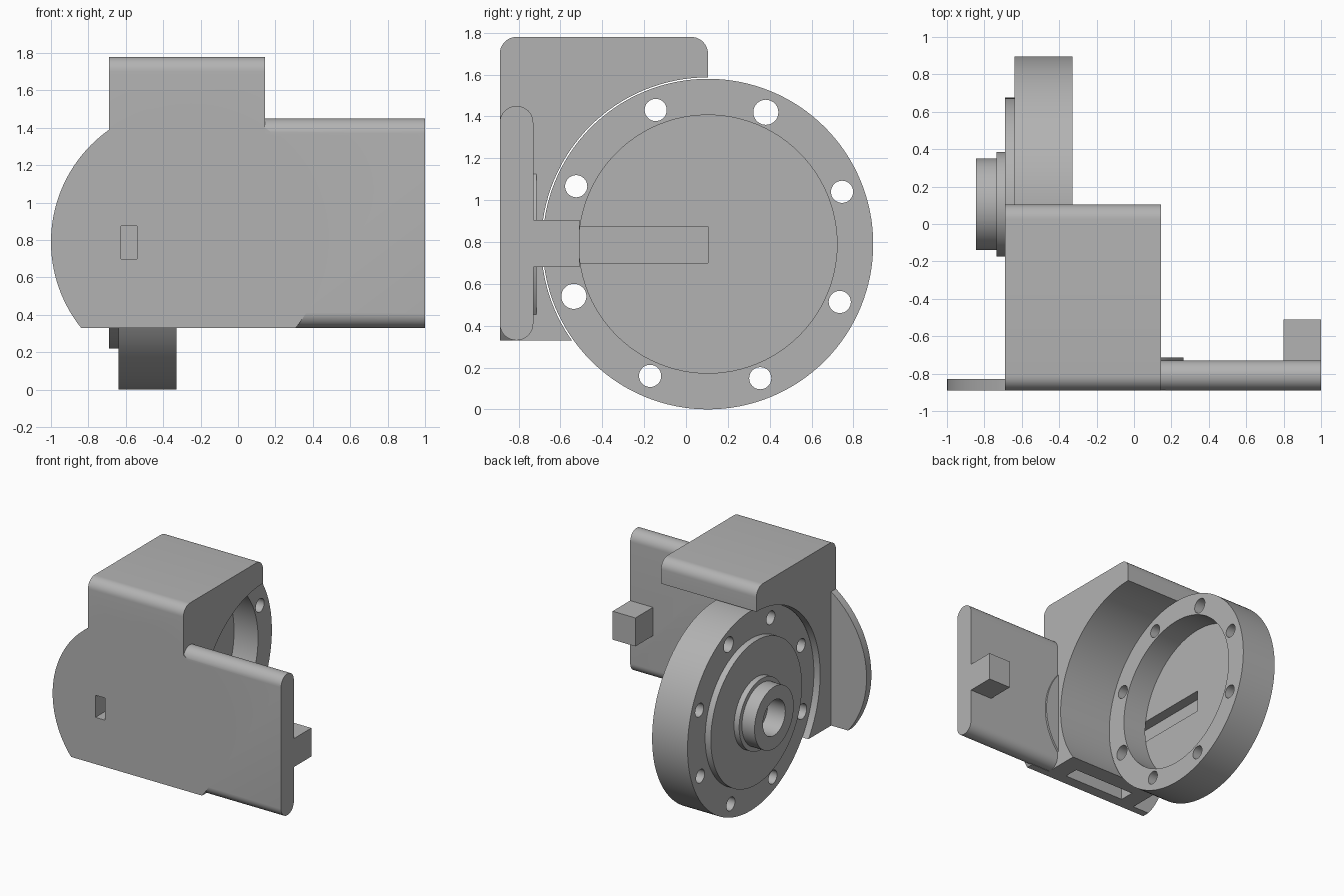
import bpy, math
from mathutils import Matrix

if "Cube" in bpy.data.objects:
    bpy.data.objects.remove(bpy.data.objects["Cube"], do_unlink=True)

grey = bpy.data.materials.new("plain grey")
grey.use_nodes = True
GREY = (0.45, 0.45, 0.45, 1)
grey.diffuse_color = GREY
grey.node_tree.nodes["Principled BSDF"].inputs["Base Color"].default_value = GREY

AXIS_Y, AXIS_Z = 0.105, 0.79      # wheel axis
WING_X = -0.265                   # wing disc centre
FRONT, BASE = -0.89, 0.33         # front plane and underside of the housing


def finish(ob, name):
    ob.name = name
    ob.data.materials.clear()
    ob.data.materials.append(grey)
    return ob


def box(name, x, y, z):
    bpy.ops.mesh.primitive_cube_add(size=1)
    ob = bpy.context.object
    size = [b - a for a, b in (x, y, z)]
    mid = [(a + b) / 2 for a, b in (x, y, z)]
    ob.data.transform(Matrix.Translation(mid) @ Matrix.Diagonal((*size, 1)))
    return finish(ob, name)


def cylinder(name, axis, radius, start, end, a, b, sides=96):
    """Cylinder along x (centre y=a, z=b) or along y (centre x=a, z=b)."""
    bpy.ops.mesh.primitive_cylinder_add(vertices=sides, radius=radius, depth=end - start)
    ob = bpy.context.object
    mid = (start + end) / 2
    if axis == "x":
        turn, place = Matrix.Rotation(math.pi / 2, 4, "Y"), (mid, a, b)
    else:
        turn, place = Matrix.Rotation(math.pi / 2, 4, "X"), (a, mid, b)
    ob.data.transform(Matrix.Translation(place) @ turn)
    return finish(ob, name)


def apply_modifier(ob, mod):
    bpy.context.view_layer.objects.active = ob
    bpy.ops.object.modifier_apply(modifier=mod.name)


def combine(ob, other, operation):
    mod = ob.modifiers.new("shape", "BOOLEAN")
    mod.operation, mod.solver, mod.object = operation, "EXACT", other
    apply_modifier(ob, mod)
    bpy.data.objects.remove(other, do_unlink=True)


def cut(ob, *tools):
    for tool in tools:
        combine(ob, tool, "DIFFERENCE")


def join(ob, *parts):
    for part in parts:
        combine(ob, part, "UNION")


def round_edges(ob, radius, heights):
    """Round the edges that run along x at the given heights."""
    weight = ob.data.attributes.new("bevel_weight_edge", "FLOAT", "EDGE")
    for edge in ob.data.edges:
        p, q = (ob.data.vertices[i].co for i in edge.vertices)
        along_x = abs(p.x - q.x) > 0.01
        if along_x and any(abs(p.z - h) < 0.001 for h in heights):
            weight.data[edge.index].value = 1
    mod = ob.modifiers.new("round", "BEVEL")
    mod.limit_method, mod.width, mod.segments = "WEIGHT", radius, 10
    apply_modifier(ob, mod)


def smooth(ob):
    bpy.ops.object.select_all(action="DESELECT")
    ob.select_set(True)
    bpy.context.view_layer.objects.active = ob
    bpy.ops.object.shade_smooth_by_angle(angle=math.radians(30))


def key_slot():
    return box("slot_cutter", (-0.625, -0.54), (-1, AXIS_Y), (0.70, 0.875))


# Housing block with rounded top, side plate, wing disc and arm
housing = box("housing", (-0.69, 0.145), (FRONT, AXIS_Y), (BASE, 1.78))
round_edges(housing, 0.08, [1.78])
plate = box("side_plate", (0.0, 1.0), (FRONT, -0.73), (BASE, 1.45))
round_edges(plate, 0.0795, [BASE, 1.45])
wing = cylinder("wing", "y", 0.735, FRONT, -0.83, WING_X, AXIS_Z, 128)
cut(wing, box("trim", (-2, 2), (-2, 2), (-1, BASE)))
pad = cylinder("pad", "y", 0.53, -0.85, -0.715, WING_X, AXIS_Z, 128)
cut(pad, box("trim", (-2, 0.0), (-2, 2), (-1, 3)))
arm = box("arm", (0.8, 1.0), (-0.8, -0.51), (0.68, 0.905))
join(housing, plate, wing, pad, arm)

# Round clearance for the wheel, key slot and pocket underneath
cut(housing,
    cylinder("clearance", "x", 0.797, -0.8, 0.5, AXIS_Y, AXIS_Z, 128),
    key_slot(),
    box("pocket", (-0.55, 0.0), (-0.8, -0.68), (0.2, 0.45)))
smooth(housing)

# Wheel with stepped hub
wheel = cylinder("wheel", "x", 0.79, -0.64, -0.33, AXIS_Y, AXIS_Z, 128)
join(wheel,
     cylinder("step", "x", 0.57, -0.69, -0.60, AXIS_Y, AXIS_Z),
     cylinder("collar", "x", 0.28, -0.735, -0.65, AXIS_Y, AXIS_Z, 64),
     cylinder("hub", "x", 0.245, -0.845, -0.70, AXIS_Y, AXIS_Z, 64))
cut(wheel,
    cylinder("bore", "x", 0.617, -0.54, 0, AXIS_Y, AXIS_Z),
    cylinder("hub_bore", "x", 0.14, -1, -0.69, AXIS_Y, AXIS_Z, 48),
    key_slot())

# Eight bolt holes, two of them larger
for i in range(8):
    angle = math.radians(21.3 + 45 * i)
    radius = 0.06 if i in (1, 4) else 0.053
    cut(wheel, cylinder("bolt_hole", "x", radius, -1, 0,
                        AXIS_Y + 0.688 * math.cos(angle),
                        AXIS_Z + 0.688 * math.sin(angle), 32))
smooth(wheel)
